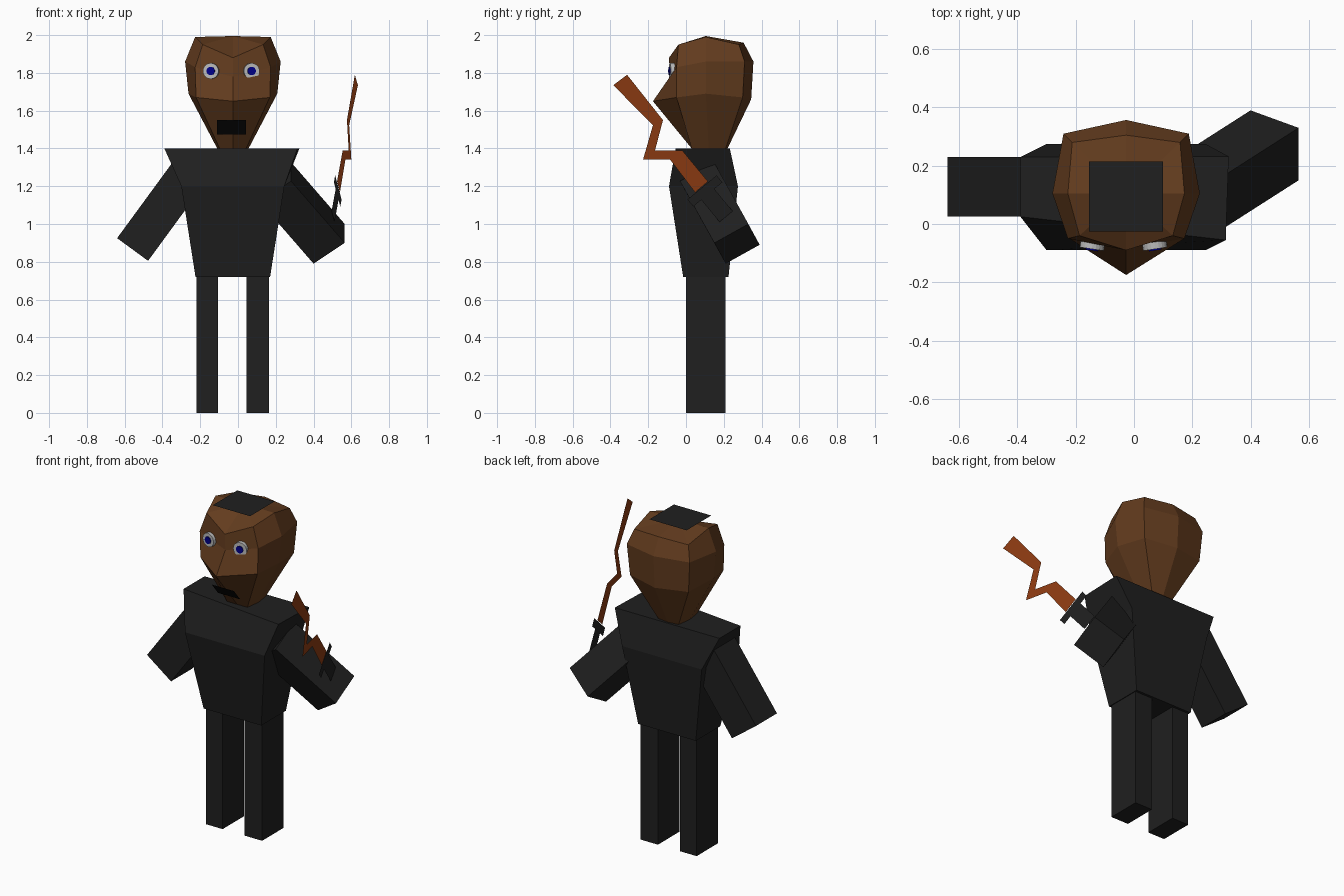
import bpy, bmesh, math
from mathutils import Vector

if "Cube" in bpy.data.objects:
    bpy.data.objects.remove(bpy.data.objects["Cube"])


def material(name, rgb):
    m = bpy.data.materials.new(name)
    m.diffuse_color = (*rgb, 1)
    m.use_nodes = True
    m.node_tree.nodes["Principled BSDF"].inputs["Base Color"].default_value = m.diffuse_color
    return m


DARK = material("dark_cloth", (0.014, 0.014, 0.014))
BLACK = material("black", (0.003, 0.003, 0.003))
SKIN = material("brown_skin", (0.125, 0.045, 0.013))
WOOD = material("red_wood", (0.27, 0.045, 0.006))
WHITE = material("eye_white", (0.5, 0.5, 0.5))
BLUE = material("eye_blue", (0.0, 0.0, 0.25))


def build(name, verts, faces, mat):
    me = bpy.data.meshes.new(name)
    me.from_pydata([tuple(v) for v in verts], [], faces)
    bm = bmesh.new()
    bm.from_mesh(me)
    bmesh.ops.recalc_face_normals(bm, faces=bm.faces)
    bm.to_mesh(me)
    bm.free()
    ob = bpy.data.objects.new(name, me)
    bpy.context.collection.objects.link(ob)
    me.materials.append(mat)
    return ob


def loft(name, rings, mat, apex=None):
    """Skin closed rings; cap the ends, optionally with a fan to an apex."""
    n = len(rings[0])
    verts = [v for r in rings for v in r]
    faces = [tuple(reversed(range(n)))]
    for k in range(len(rings) - 1):
        for i in range(n):
            j = (i + 1) % n
            faces.append((k * n + i, k * n + j, (k + 1) * n + j, (k + 1) * n + i))
    top = (len(rings) - 1) * n
    if apex:
        verts.append(apex)
        faces += [(top + i, top + (i + 1) % n, len(verts) - 1) for i in range(n)]
    else:
        faces.append(tuple(range(top, top + n)))
    return build(name, verts, faces, mat)


def rect(x0, x1, y0, y1, z):
    return [(x0, y0, z), (x1, y0, z), (x1, y1, z), (x0, y1, z)]


# Legs
for side, x0, x1 in (("right", -0.22, -0.105), ("left", 0.045, 0.165)):
    loft(side + "_leg", [rect(x0, x1, 0, 0.21, 0), rect(x0, x1, 0, 0.21, 0.73)], DARK)

# Torso, flaring to the shoulders
loft("torso", [
    rect(-0.225, 0.17, -0.015, 0.225, 0.72),
    rect(-0.30, 0.245, -0.09, 0.275, 1.20),
    [(-0.39, 0.025, 1.4), (0.315, -0.055, 1.4), (0.325, 0.232, 1.4), (-0.39, 0.23, 1.4)],
], DARK)


# Arms: square bars swept from the hand face back to the shoulder
def arm(name, corner, u, v, length):
    c, u, v = Vector(corner), Vector(u), Vector(v)
    axis = u.cross(v).normalized()
    hand = [c, c + u, c + u + v, c + v]
    loft(name, [hand, [p - axis * length for p in hand]], DARK)


arm("left_arm", (0.40, 0.21, 0.79), (0, 0.18, 0.10), (0.165, -0.06, 0.11), 0.47)
arm("right_arm", (-0.476, 0.025, 0.805), (-0.164, 0, 0.12), (0, 0.205, 0), 0.49)

# Head: half rings from front to back, mirrored about the face centre
CX = -0.027
half_rings = [
    [(0, 0.03, 1.40), (0.07, 0.03, 1.40), (0.083, 0.12, 1.40), (0.07, 0.21, 1.40), (0, 0.22, 1.40)],
    [(0, -0.175, 1.65), (0.195, -0.05, 1.67), (0.235, 0.105, 1.69), (0.2, 0.3, 1.67), (0, 0.345, 1.66)],
    [(0, -0.085, 1.78), (0.2, -0.05, 1.83), (0.253, 0.105, 1.86), (0.215, 0.31, 1.86), (0, 0.357, 1.86)],
    [(0, -0.09, 1.88), (0.16, -0.04, 1.95), (0.2, 0.105, 1.99), (0.185, 0.28, 1.95), (0, 0.305, 1.96)],
]
rings = []
for h in half_rings:
    full = h + [(-x, y, z) for x, y, z in reversed(h[1:-1])]
    rings.append([(x + CX, y, z) for x, y, z in full])
loft("head", rings, SKIN, apex=(CX, 0.105, 1.995))

# Flat hair patch on the crown
build("hair_patch", rect(-0.155, 0.10, -0.025, 0.215, 2.0), [(0, 1, 2, 3)], DARK)

# Mouth lying on the sloped chin
build("mouth", [(-0.11, -0.10, 1.55), (0.042, -0.10, 1.55),
                (0.042, -0.038, 1.475), (-0.11, -0.038, 1.475)], [(0, 3, 2, 1)], BLACK)


# Eyes: stacked discs, turned slightly outwards
def disc(name, x, y, r, depth, turn, mat):
    bpy.ops.mesh.primitive_cylinder_add(vertices=20, radius=r, depth=depth,
                                        location=(x, y, 1.81),
                                        rotation=(math.pi / 2, 0, turn))
    ob = bpy.context.object
    ob.name = name
    ob.data.materials.append(mat)


for side, s in (("right", -1), ("left", 1)):
    x = CX - 0.009 + s * 0.107
    disc(side + "_eye", x, -0.074, 0.042, 0.024, s * 0.15, WHITE)
    disc(side + "_iris", x, -0.078, 0.022, 0.026, s * 0.15, BLUE)


# Crooked wand: flat sheets in one slanted vertical plane, given by (y, z)
def sheet(name, outline, mat):
    build(name, [(0.55 - 0.22 * y, y, z) for y, z in outline],
          [tuple(range(len(outline)))], mat)


sheet("wand_blade", [(-0.385, 1.735), (-0.312, 1.79), (-0.122, 1.55), (-0.164, 1.39),
                     (-0.02, 1.39), (0.116, 1.225), (0.048, 1.167), (-0.085, 1.342),
                     (-0.227, 1.342), (-0.175, 1.523)], WOOD)


def strip(name, y, z, along, across):
    """Rectangle centred at (y, z), aligned with the wand grip."""
    ay, az, by, bz = 0.64 * along, -0.77 * along, 0.77 * across, 0.64 * across
    sheet(name, [(y + i * ay + j * by, z + i * az + j * bz)
                 for i, j in ((-1, -1), (1, -1), (1, 1), (-1, 1))], mat=DARK)


strip("wand_guard", 0.10, 1.175, 0.024, 0.10)
strip("wand_grip", 0.158, 1.105, 0.085, 0.045)
